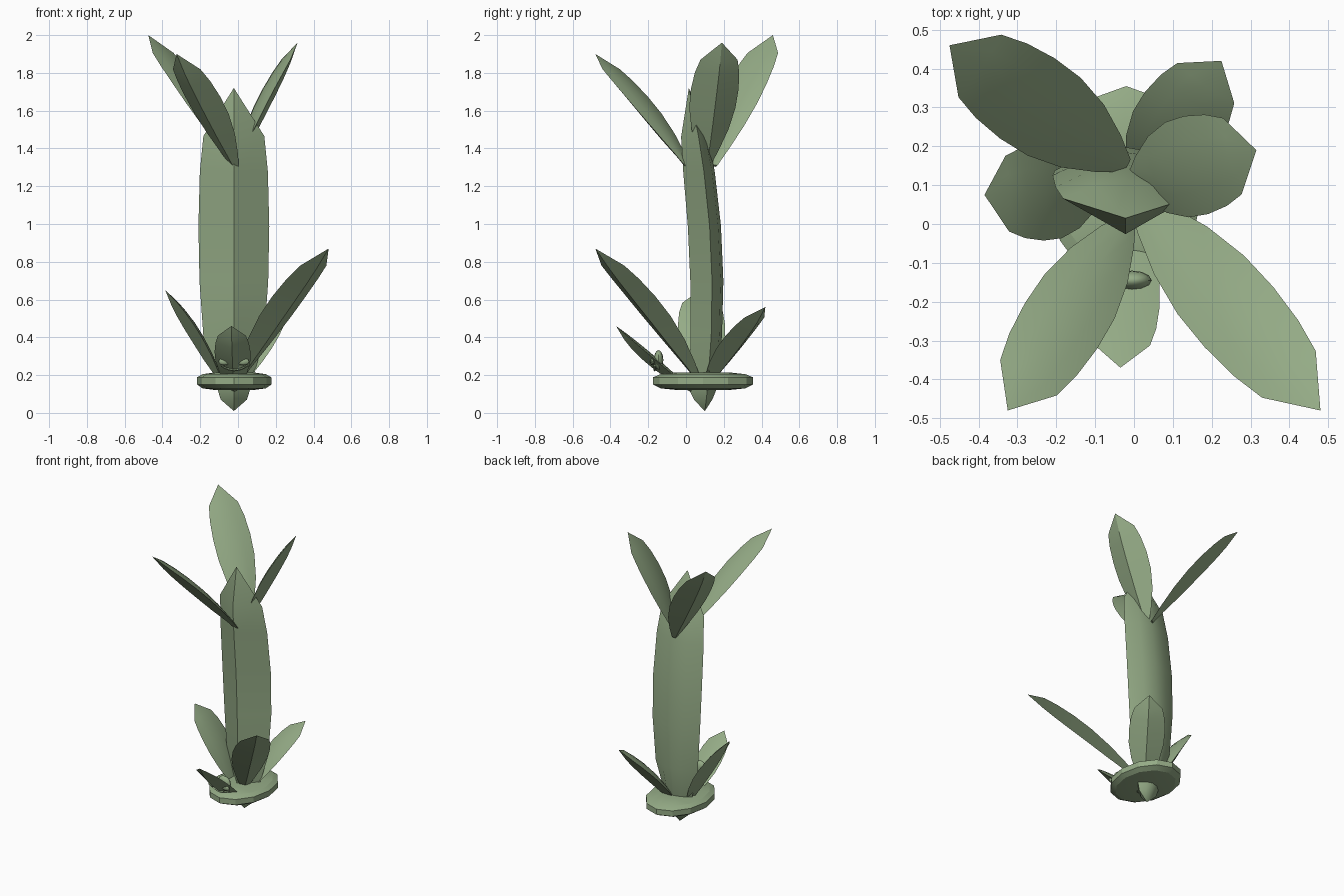
import bpy, bmesh, math
from mathutils import Vector

if "Cube" in bpy.data.objects:
    bpy.data.objects.remove(bpy.data.objects["Cube"])

green = bpy.data.materials.new("sage_green")
green.diffuse_color = (0.30, 0.41, 0.24, 1)
green.use_nodes = True
green.node_tree.nodes["Principled BSDF"].inputs["Base Color"].default_value = green.diffuse_color

# (t along blade, width factor, keel factor)
STEM = [(0.0, 0.0, 0.0), (.035, .37, .55), (.07, .47, .85), (.23, .86, .95), (.4, .97, 1),
        (.57, 1, 1), (.74, .96, .95), (.85, .86, .8), (1, 0, 0)]
LEAF = [(0, .16, .25), (.12, .46, .5), (.28, .78, .85), (.45, .97, 1), (.6, 1, 1),
        (.74, .93, .85), (.85, .78, .6), (1, 0, 0)]


def finish(name, bm, angle=30):
    bmesh.ops.remove_doubles(bm, verts=bm.verts, dist=1e-5)
    bmesh.ops.recalc_face_normals(bm, faces=bm.faces)
    me = bpy.data.meshes.new(name)
    bm.to_mesh(me)
    bm.free()
    me.materials.append(green)
    ob = bpy.data.objects.new(name, me)
    bpy.context.collection.objects.link(ob)
    bpy.ops.object.select_all(action='DESELECT')
    ob.select_set(True)
    bpy.context.view_layer.objects.active = ob
    bpy.ops.object.shade_smooth_by_angle(angle=math.radians(angle))
    return ob


def loft(bm, rings):
    rings = [[bm.verts.new(p) for p in r] for r in rings]
    n = len(rings[0])
    for a, b in zip(rings, rings[1:]):
        for i in range(n):
            j = (i + 1) % n
            bm.faces.new((a[i], a[j], b[j], b[i]))
    bm.faces.new(rings[0])
    bm.faces.new(rings[-1])


def blade(name, base, tip, width, keel, back, bow, profile=LEAF, up=(0, 0, 1)):
    """Pointed blade: rounded on the 'up' side, sharp keel on the other."""
    base, tip = Vector(base), Vector(tip)
    d = (tip - base).normalized()
    n = Vector(up)
    n = (n - d * n.dot(d)).normalized()
    side = d.cross(n)
    rings = []
    for t, w, k in profile:
        c = base.lerp(tip, t) + n * bow * 4 * t * (1 - t)
        hw = width / 2 * max(w, .002)
        k = max(k, .002)
        ring = [c + side * hw * s + n * back * k * (1 - s * s) for s in (-1, -.5, 0, .5, 1)]
        ring.append(c - n * keel * k)
        rings.append(ring)
    bm = bmesh.new()
    loft(bm, rings)
    bmesh.ops.dissolve_degenerate(bm, dist=.0015, edges=bm.edges)
    return finish(name, bm)


# Central stem
blade("stem", (-.022, .10, .01), (-.022, .015, 1.72), .375, .115, .06, .075, STEM, (0, 1, 0))

# Upper crown leaves
blade("upper_leaf_back", (-.02, .15, 1.31), (-.475, .46, 2.0), .25, .05, .015, .03)
blade("upper_leaf_front", (-.01, .02, 1.29), (-.325, -.48, 1.9), .22, .05, .015, .03)
blade("upper_leaf_right", (-.01, .11, 1.31), (.315, .19, 1.96), .26, .05, .015, .03)

# Lower leaves growing from the disc
blade("lower_leaf_right", (.0, .07, .17), (.48, -.48, .87), .235, .05, .015, .04)
blade("lower_leaf_left", (-.08, .09, .15), (-.385, .075, .65), .25, .05, .015, .03)
blade("lower_leaf_back", (.0, .10, .13), (.225, .42, .56), .23, .05, .015, .03)
blade("lower_leaf_front", (-.02, .03, .12), (-.035, -.37, .46), .19, .045, .01, .0)

# Twelve-sided oval disc
bm = bmesh.new()
loft(bm, [[(-.02 + .197 * r * math.sin(i * math.pi / 6), .09 + .265 * r * math.cos(i * math.pi / 6), z)
           for i in range(12)]
          for r, z in ((.55, .122), (.85, .13), (1, .15), (1, .188), (.85, .205), (.5, .215))])
finish("base_disc", bm, 20)


def ellipsoid(name, c, r, seg=12, rings=8):
    bm = bmesh.new()
    bmesh.ops.create_uvsphere(bm, u_segments=seg, v_segments=rings, radius=1)
    for v in bm.verts:
        v.co = Vector([c[k] + v.co[k] * r[k] for k in range(3)])
    finish(name, bm, 40)


# Small bud on the front leaf, with two eye beads and a curved mouth ridge
ellipsoid("front_bud", (-.005, -.145, .28), (.05, .025, .052))
for s, label in ((-1, "left"), (1, "right")):
    ellipsoid("eye_" + label, (-.022 + s * .05, -.178, .272), (.032, .012, .02), 10, 6)
bm = bmesh.new()
arc = []
for i in range(7):
    s = i / 3 - 1
    x, z, h = -.02 + .07 * s, .226 + .024 * s * s, .006
    arc.append([(x, -.165 + a, z + b) for a, b in ((-h, 0), (0, -h), (h, 0), (0, h))])
loft(bm, arc)
finish("mouth_ridge", bm)
